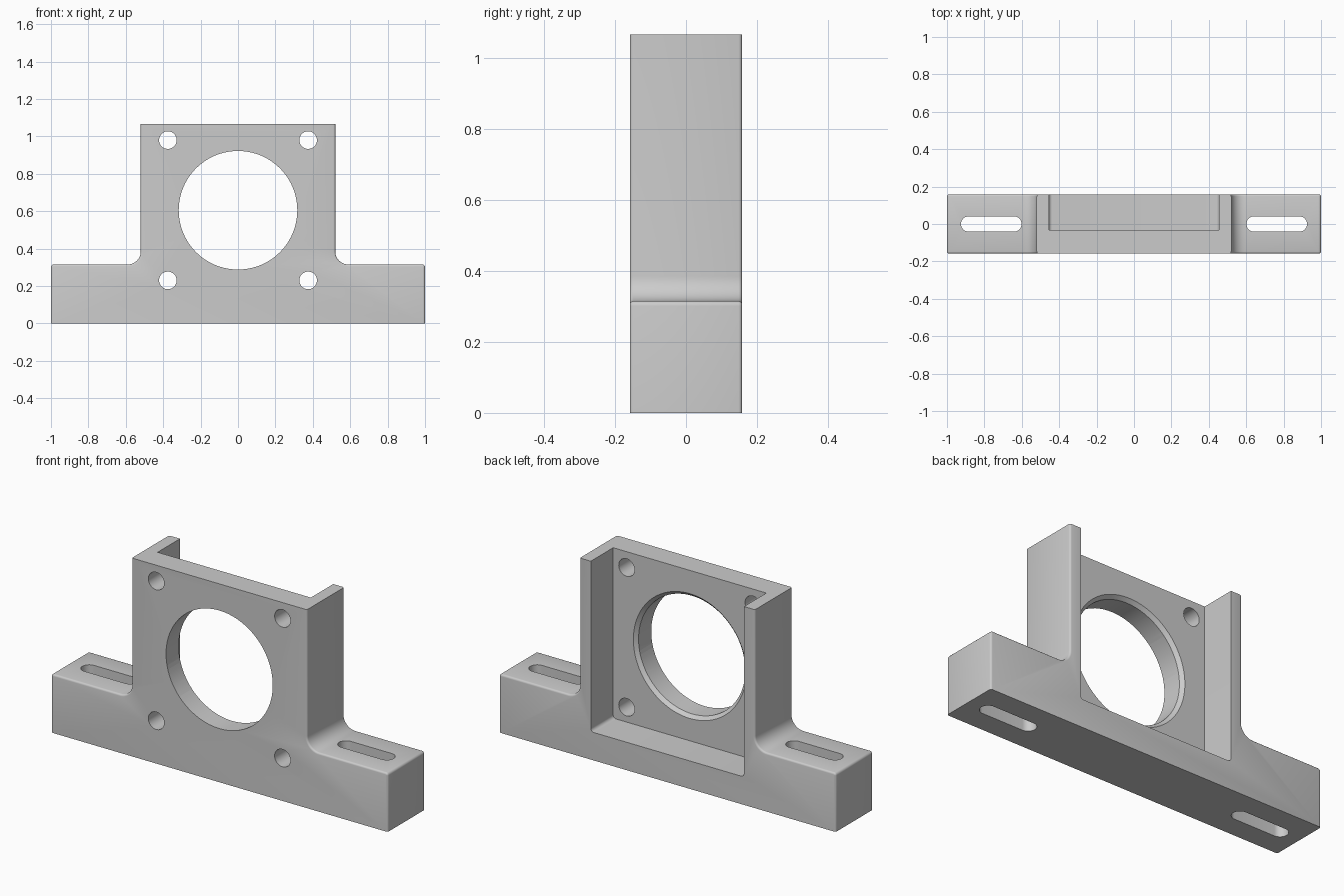
import bpy, bmesh
from math import pi, sin, cos, radians
from mathutils import Matrix, Vector

cube = bpy.data.objects.get("Cube")
if cube:
    bpy.data.objects.remove(cube)

# Main sizes
HALF_DEPTH = 0.158
HEIGHT = 1.065
FOOT_TOP = 0.315
BODY_X = 0.52
BORE_Z = 0.605
BORE_R = 0.317
POCKET_Y = -0.032
BOLT = 0.375

grey = bpy.data.materials.new("light grey")
grey.use_nodes = True
grey.diffuse_color = (0.6, 0.6, 0.6, 1)
grey.node_tree.nodes["Principled BSDF"].inputs["Base Color"].default_value = grey.diffuse_color


def add_object(name, bm):
    bmesh.ops.recalc_face_normals(bm, faces=bm.faces)
    mesh = bpy.data.meshes.new(name)
    bm.to_mesh(mesh)
    bm.free()
    obj = bpy.data.objects.new(name, mesh)
    bpy.context.collection.objects.link(obj)
    return obj


def arc(cx, cz, r, start, end, steps=10):
    angles = [radians(start + (end - start) * i / steps) for i in range(steps + 1)]
    return [(cx + r * cos(a), cz + r * sin(a)) for a in angles]


def prism(points, low, high, upright=False):
    """Extrude a 2D outline along y, or along z when upright."""
    bm = bmesh.new()
    place = (lambda p: (p[0], p[1], low)) if upright else (lambda p: (p[0], low, p[1]))
    face = bm.faces.new([bm.verts.new(place(p)) for p in points])
    step = Vector((0, 0, high - low)) if upright else Vector((0, high - low, 0))
    new = bmesh.ops.extrude_face_region(bm, geom=[face])["geom"]
    bmesh.ops.translate(bm, vec=step, verts=[v for v in new if isinstance(v, bmesh.types.BMVert)])
    return bm


def round_cutter(name, x, z, y0, y1, r0, r1, segments):
    bm = bmesh.new()
    turn = Matrix.Translation((x, (y0 + y1) / 2, z)) @ Matrix.Rotation(-pi / 2, 4, "X")
    bmesh.ops.create_cone(bm, cap_ends=True, segments=segments, radius1=r0,
                          radius2=r1, depth=y1 - y0, matrix=turn)
    return add_object(name, bm)


# Bracket outline: wide foot, filleted into a tall central body
fillet, edge = 0.07, 0.014
half = [(1, 0)]
half += arc(1 - edge, FOOT_TOP - edge, edge, 0, 90, 5)
half += arc(BODY_X + fillet, FOOT_TOP + fillet, fillet, 270, 180, 12)
half += [(BODY_X, HEIGHT)]
bm = prism(half + [(-x, z) for x, z in reversed(half)], -HALF_DEPTH, HALF_DEPTH)

# Soften the front and back outline, leaving the base and top edges sharp
rim = []
for e in bm.edges:
    a, b = (v.co for v in e.verts)
    flat = abs(a.z - b.z) < 1e-5 and (a.z < 1e-5 or a.z > HEIGHT - 1e-5)
    if abs(a.y - b.y) < 1e-5 and not flat:
        rim.append(e)
bmesh.ops.bevel(bm, geom=rim, offset=0.01, offset_type="OFFSET", segments=3,
                profile=0.5, affect="EDGES", clamp_overlap=False)
bracket = add_object("motor_bracket", bm)

# Open pocket at the back, with rounded lower corners
pw, pz, pr = 0.455, 0.15, 0.018
outline = arc(pw - pr, pz + pr, pr, -90, 0, 6) + [(pw, HEIGHT + 0.1)]
outline += [(-x, z) for x, z in reversed(outline)]
cutters = [add_object("pocket_cutter", prism(outline, POCKET_Y, 0.3))]

# Central bore with a chamfered rear rim
cutters.append(round_cutter("bore_cutter", 0, BORE_Z, -0.3, 0.3, BORE_R, BORE_R, 96))
cutters.append(round_cutter("chamfer_cutter", 0, BORE_Z, POCKET_Y - 0.028, POCKET_Y + 0.012,
                            BORE_R - 0.01, BORE_R + 0.03, 96))

for side in (-1, 1):
    # Bolt holes through the plate
    for level in (-1, 1):
        cutters.append(round_cutter("bolt_hole_cutter", side * BOLT, BORE_Z + level * BOLT,
                                    -0.3, 0.1, 0.047, 0.047, 40))
    # Slots down through the feet
    slot = arc(side * 0.763 + 0.121, 0, 0.041, -90, 90, 16)
    slot += arc(side * 0.763 - 0.121, 0, 0.041, 90, 270, 16)
    cutters.append(add_object("slot_cutter", prism(slot, -0.1, 0.5, upright=True)))

for cutter in cutters:
    cutter.hide_render = True
    mod = bracket.modifiers.new(cutter.name, "BOOLEAN")
    mod.operation = "DIFFERENCE"
    mod.solver = "EXACT"
    mod.object = cutter

# Bake the cuts and drop the cutters
bpy.context.view_layer.update()
graph = bpy.context.evaluated_depsgraph_get()
result = bpy.data.meshes.new_from_object(bracket.evaluated_get(graph))
bracket.modifiers.clear()
bracket.data = result
for cutter in cutters:
    bpy.data.objects.remove(cutter)
result.materials.clear()
result.materials.append(grey)
for poly in result.polygons:
    poly.material_index = 0

# Smooth the rounded faces, keeping edges crisp
for obj in bpy.context.selected_objects:
    obj.select_set(False)
bracket.select_set(True)
bpy.context.view_layer.objects.active = bracket
bpy.ops.object.shade_smooth_by_angle(angle=radians(32))
